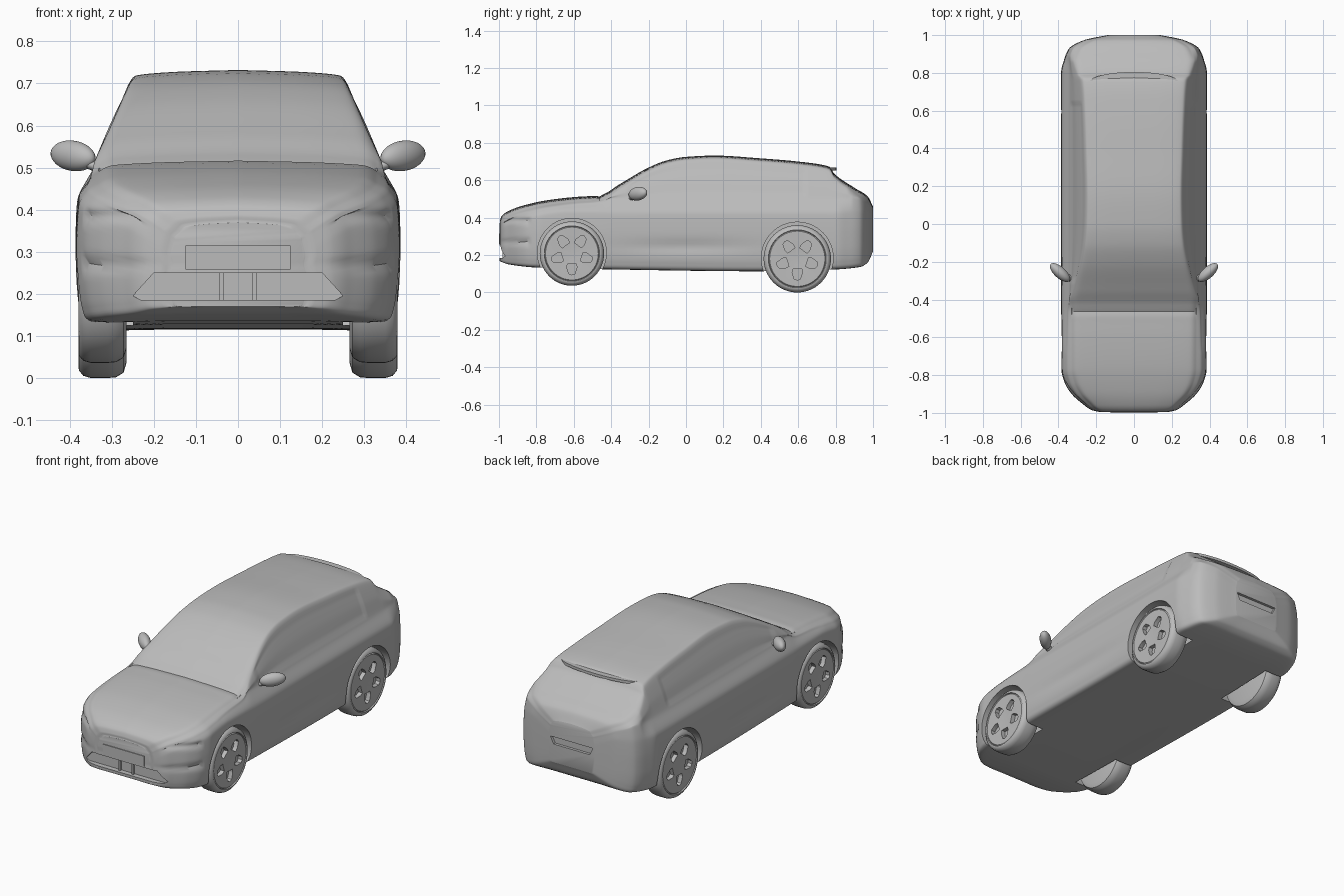
import bpy, bmesh, math
from mathutils import Vector

if "Cube" in bpy.data.objects:
    bpy.data.objects.remove(bpy.data.objects["Cube"])

grey = bpy.data.materials.new("plain_grey")
grey.use_nodes = True
grey.diffuse_color = (0.5, 0.5, 0.5, 1)
grey.node_tree.nodes["Principled BSDF"].inputs["Base Color"].default_value = grey.diffuse_color


def finish(name, bm, angle=35):
    """Turn a bmesh into a smooth shaded object."""
    bmesh.ops.recalc_face_normals(bm, faces=bm.faces)
    mesh = bpy.data.meshes.new(name)
    bm.to_mesh(mesh)
    bm.free()
    mesh.materials.append(grey)
    obj = bpy.data.objects.new(name, mesh)
    bpy.context.collection.objects.link(obj)
    shade(obj, angle)
    return obj


def shade(obj, angle=35):
    bpy.ops.object.select_all(action="DESELECT")
    obj.select_set(True)
    bpy.context.view_layer.objects.active = obj
    bpy.ops.object.shade_smooth_by_angle(angle=math.radians(angle))


def prism(bm, points, axis, start, end):
    """Extrude a flat outline along one axis."""
    rings = []
    for level in (start, end):
        ring = []
        for p in points:
            co = list(p)
            co.insert(axis, level)
            ring.append(bm.verts.new(co))
        rings.append(ring)
        bm.faces.new(ring)
    a, b = rings
    for i in range(len(a)):
        j = (i + 1) % len(a)
        bm.faces.new((a[i], a[j], b[j], b[i]))


def cut(obj, bm):
    """Subtract a set of prisms, then drop the cutter."""
    cutter = finish("cutter", bm)
    cutter.hide_render = True
    mod = obj.modifiers.new("cut", "BOOLEAN")
    mod.operation = "DIFFERENCE"
    mod.solver = "EXACT"
    mod.object = cutter
    bpy.context.view_layer.objects.active = obj
    bpy.ops.object.modifier_apply(modifier=mod.name)
    bpy.data.objects.remove(cutter)
    shade(obj)


def curve(keys):
    """Monotone smooth curve through (position, value) keys."""
    n = len(keys)
    slope = [(keys[i + 1][1] - keys[i][1]) / (keys[i + 1][0] - keys[i][0]) for i in range(n - 1)]
    tan = [slope[0]]
    for a, b in zip(slope, slope[1:]):
        tan.append(2 * a * b / (a + b) if a * b > 0 else 0)
    tan.append(slope[-1])

    def value(y):
        i = 0
        while i < n - 2 and y > keys[i + 1][0]:
            i += 1
        h = keys[i + 1][0] - keys[i][0]
        t = (y - keys[i][0]) / h
        u = 1 - t
        return (keys[i][1] * (1 + 2 * t) * u * u + tan[i] * h * t * u * u
                + keys[i + 1][1] * t * t * (3 - 2 * t) - tan[i + 1] * h * t * t * u)
    return value


# Body: outlines along the length
top = curve([(-1, .37), (-.985, .41), (-.95, .435), (-.88, .462), (-.75, .492), (-.6, .51),
             (-.46, .52), (-.35, .582), (-.2, .668), (-.1, .707), (0, .725), (.15, .732),
             (.4, .717), (.6, .7), (.77, .672), (.79, .638), (.9, .56), (.97, .515), (1, .46)])
width = curve([(-1, .16), (-.985, .225), (-.95, .275), (-.9, .33), (-.84, .367), (-.77, .384),
               (0, .386), (.8, .386), (.87, .37), (.93, .343), (.975, .26), (1, .14)])
base = curve([(-1, .17), (-.95, .152), (-.8, .135), (-.4, .125), (.4, .115), (.8, .125),
              (.93, .138), (.97, .16), (1, .22)])


def bump(v, centre, size):
    return math.exp(-((v - centre) / size) ** 2)


def half_section(y):
    """Half cross-section from roof centre to floor centre."""
    t, w, b = top(y), width(y), base(y)
    side = lambda z: .25 + (.72 - z) * .42
    edge_z = t - .026
    belt_z = min(.5, edge_z - .02)
    low_z = min(.43, belt_z - .03)
    edge_x = min(side(edge_z), w * .86)
    belt_x = min(side(belt_z), w * .94)
    down = lambda f: low_z + (b - low_z) * f
    pts = [(0, t), (edge_x * .55, t - .004), (edge_x * .9, t - .011), (edge_x, edge_z),
           ((edge_x + belt_x) / 2 + .005, (edge_z + belt_z) / 2), (belt_x, belt_z),
           (w * .985, low_z), (w, down(.3)), (w * .995, down(.65)), (w * .97, down(.88)),
           (w * .9, b), (w * .45, b), (0, b)]
    pts = [Vector(p) for p in pts]
    out, steps, last = [], 6, len(pts) - 1
    for i in range(last):
        p, q = pts[i], pts[i + 1]
        m = (q - pts[max(i - 1, 0)]) * .35
        k = (pts[min(i + 2, last)] - p) * .35
        for j in range(steps):
            f = j / steps
            g = 1 - f
            v = (p * (1 + 2 * f) * g * g + m * f * g * g
                 + q * f * f * (3 - 2 * f) - k * f * f * g)
            x, z, row = v.x, v.y, i + f
            inset = 0
            # side windows
            if 3.3 < row < 4.8 and -.3 < y < .64:
                inset += .005
            # door scallop and front corner grooves
            if 5 < row < 10:
                inset += .01 * bump(z, .245, .035) * bump(y, 0, .33)
                if y < -.84:
                    inset += .012 * (bump(z, .385, .014) + bump(z, .27, .014))
            # cowl gap at the windscreen foot
            if row < 3:
                z -= .007 * bump(y, -.465, .012)
            out.append((x * (1 - inset / .385) if i or j else 0, z))
    out.append((0, b))
    return out


bm = bmesh.new()
rings, count = [], 170
for s in range(count + 1):
    y = -math.cos(math.pi * s / count)
    half = half_section(y)
    loop = half + [(-x, z) for x, z in half[-2:0:-1]]
    y = max(y, -.996)
    if s and y == -.996:
        y += .0004 * s
    rings.append([bm.verts.new((x, y, z)) for x, z in loop])
for a, b in zip(rings, rings[1:]):
    for i in range(len(a)):
        j = (i + 1) % len(a)
        bm.faces.new((a[i], a[j], b[j], b[i]))
bm.faces.new(rings[0])
bm.faces.new(rings[-1])
body = finish("body", bm)

# Wheel arches, lower grille and tailgate recess
FRONT, REAR = (-.61, .208, .172), (.595, .18, .18)
bm = bmesh.new()
for y, z, r in (FRONT, REAR):
    r += .012
    circle = [(y + r * math.cos(a * math.pi / 32), z + .004 + r * math.sin(a * math.pi / 32))
              for a in range(64)]
    for side in (-1, 1):
        prism(bm, circle, 0, side * .25, side * .5)
prism(bm, [(-.2, .25), (.2, .25), (.25, .195), (.23, .185), (-.23, .185), (-.25, .195)],
      1, -1.1, -.968)
prism(bm, [(-.13, .36), (.13, .36), (.11, .32), (-.11, .32)], 1, .985, 1.1)
cut(body, bm)

# Number plate and grille ribs
bm = bmesh.new()
prism(bm, [(-.125, .258), (.125, .258), (.125, .315), (-.125, .315)], 1, -1, -.96)
finish("front_plate", bm)
bm = bmesh.new()
for x in (-.04, .04):
    prism(bm, [(x - .005, .185), (x + .005, .185), (x + .005, .25), (x - .005, .25)], 1, -.98, -.95)
finish("grille_ribs", bm)

# Roof spoiler
bm = bmesh.new()
rim = [(.235 * math.sin(a), .75 + .055 * math.cos(a)) for a in
       [math.pi * (i / 16 - .5) for i in range(17)]]
prism(bm, rim + [(-.22, .7), (.22, .7)], 2, .652, .667)
finish("roof_spoiler", bm)


# Wheels: turned profile with five openings
def wheel(name, side, y, z, r):
    profile = [(.27, 0), (.265, .8), (.272, .93), (.29, .99), (.31, 1), (.35, 1), (.368, .97),
               (.378, .9), (.379, .86), (.373, .845), (.377, .82), (.376, .4), (.371, 0)]
    bm = bmesh.new()
    verts = [bm.verts.new((side * px, y, z + pr * r)) for px, pr in profile]
    edges = [bm.edges.new(e) for e in zip(verts, verts[1:])]
    bmesh.ops.spin(bm, geom=verts + edges, cent=(0, y, z), axis=(1, 0, 0),
                   angle=math.tau, steps=56, use_duplicate=False)
    bmesh.ops.remove_doubles(bm, verts=bm.verts, dist=.0003)
    obj = finish(name, bm)
    bm = bmesh.new()
    for k in range(5):
        a = math.tau * k / 5
        hole = []
        for t, d in ((-.024, .055), (.024, .055), (.027, .075), (.016, .108),
                     (0, .114), (-.016, .108), (-.027, .075)):
            hole.append((y + t * math.cos(a) + d * math.sin(a),
                         z + t * math.sin(a) - d * math.cos(a)))
        prism(bm, hole, 0, side * .352, side * .42)
    cut(obj, bm)


# Door mirrors: slanted shell on a short stalk
def ellipsoid(name, centre, size, turn, tilt):
    bpy.ops.mesh.primitive_uv_sphere_add(segments=32, ring_count=16, radius=1, location=centre,
                                         rotation=(0, tilt, turn))
    obj = bpy.context.object
    obj.name = name
    obj.scale = size
    obj.data.materials.append(grey)
    shade(obj, 60)


for side, label in ((1, "left"), (-1, "right")):
    wheel("front_wheel_" + label, side, *FRONT)
    wheel("rear_wheel_" + label, side, *REAR)
    ellipsoid("mirror_" + label, (side * .392, -.257, .528), (.067, .03, .036),
              side * math.radians(42), side * -.12)
    ellipsoid("mirror_stalk_" + label, (side * .347, -.285, .507), (.035, .018, .013),
              side * math.radians(20), side * -.35)
